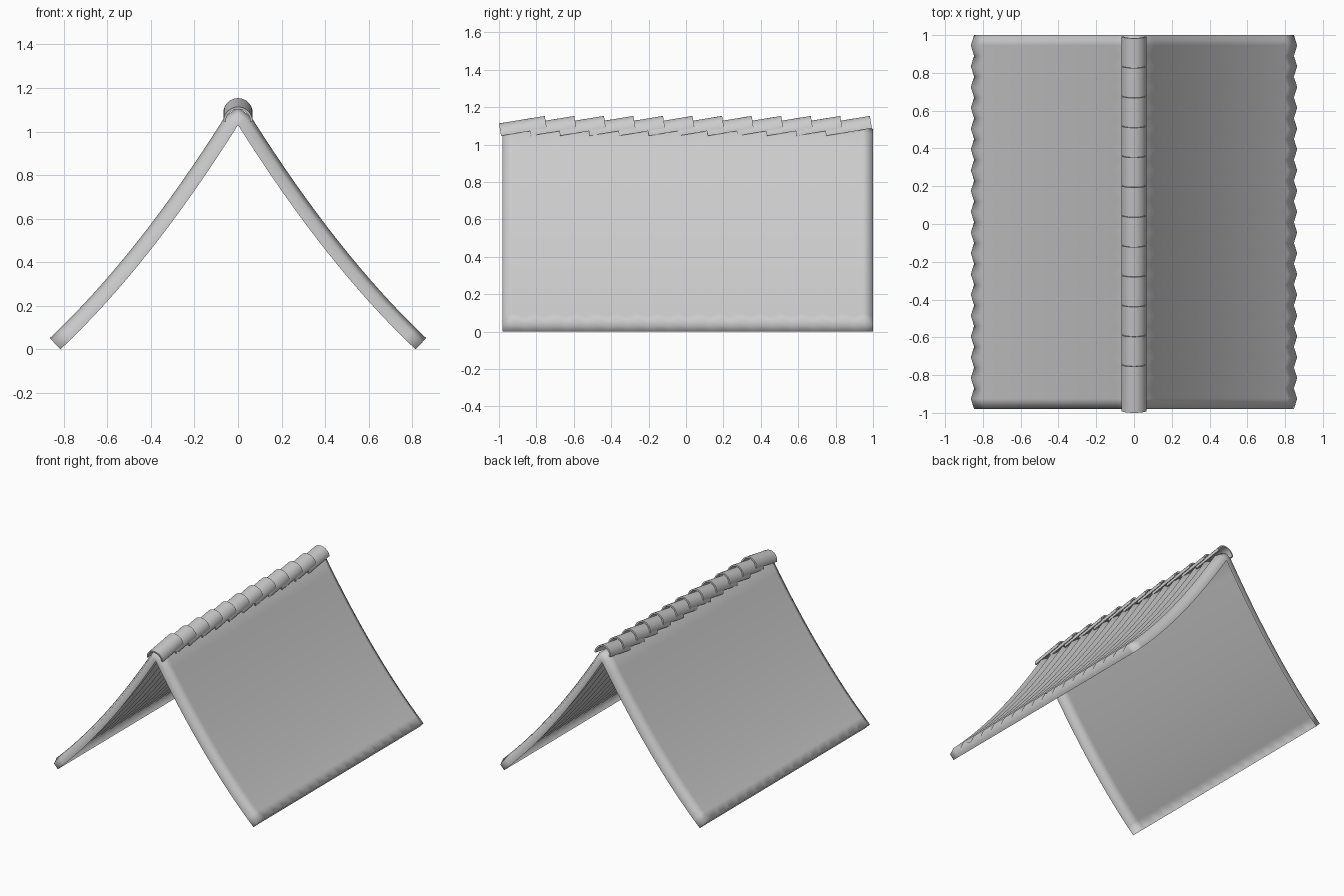
import bpy, bmesh, math
from mathutils import Vector, Matrix

if "Cube" in bpy.data.objects:
    bpy.data.objects.remove(bpy.data.objects["Cube"])


def finish(bm, name):
    bmesh.ops.remove_doubles(bm, verts=bm.verts, dist=1e-5)
    me = bpy.data.meshes.new(name)
    bm.to_mesh(me)
    bm.free()
    ob = bpy.data.objects.new(name, me)
    bpy.context.collection.objects.link(ob)
    for p in me.polygons:
        p.use_smooth = True
    return ob


def grid_faces(bm, rows):
    g = [[bm.verts.new(p) for p in row] for row in rows]
    for a, b in zip(g, g[1:]):
        for j in range(len(a) - 1):
            bm.faces.new((a[j], a[j + 1], b[j + 1], b[j]))


# Swept slope: lower edge curve from ridge to eave, offset outward by a depth
P0, P1, P2 = Vector((0, 1.03)), Vector((0.406, 0.385)), Vector((0.815, 0.0))
SEG = 16


def slope_point(t, depth):
    p = P0 * (1 - t) ** 2 + P1 * 2 * t * (1 - t) + P2 * t * t
    d = ((P1 - P0) * (1 - t) + (P2 - P1) * t).normalized()
    return p + Vector((-d.y, d.x)) * depth


def slope_row(y, depth):
    pts = [Vector((0, P0.y + depth * 1.15))]
    pts += [slope_point(i / SEG, depth) for i in range(SEG + 1)]
    pts.append(P2)                       # eave lip down to the straight lower edge
    return [(p.x, y, p.y) for p in pts]


# Corrugated roof sheet with end skirts, open underneath, mirrored
Y0, Y1, WAVES = -0.98, 1.0, 18
rows = [slope_row(Y0, 0.0)]
for i in range(2 * WAVES + 1):
    y = Y0 + (Y1 - Y0) * i / (2 * WAVES)
    rows.append(slope_row(y, 0.071 if i % 2 else 0.046))
rows.append(slope_row(Y1, 0.0))
bm = bmesh.new()
grid_faces(bm, rows)
roof = finish(bm, "roof_slopes")
mir = roof.modifiers.new("mirror", 'MIRROR')
mir.use_axis[0] = True

# Overlapping half-round ridge tiles, each tilted up toward the back
R, WALL, LENGTH, TILT, ARC = 0.067, 0.011, 0.248, math.radians(9.3), 16
for k in range(12):
    bm = bmesh.new()
    loop = [(r, math.pi * a / ARC) for r, seq in
            ((R, range(ARC + 1)), (R - WALL, range(ARC, -1, -1))) for a in seq]
    loop.append(loop[0])
    ends = [[(r * math.cos(a), y, r * math.sin(a)) for r, a in loop]
            for y in (0, LENGTH)]
    grid_faces(bm, ends)
    bmesh.ops.remove_doubles(bm, verts=bm.verts, dist=1e-5)
    # end caps between outer and inner arcs
    bm.verts.ensure_lookup_table()
    for y in (0, LENGTH):
        arcs = [sorted((v for v in bm.verts if abs(v.co.y - y) < 1e-4
                        and abs(math.hypot(v.co.x, v.co.z) - r) < 1e-4),
                       key=lambda v: v.co.x) for r in (R, R - WALL)]
        for i in range(ARC):
            bm.faces.new((arcs[0][i], arcs[0][i + 1], arcs[1][i + 1], arcs[1][i]))
    bmesh.ops.recalc_face_normals(bm, faces=bm.faces)
    bm.transform(Matrix.Translation((0, -0.989 + 0.158 * k, 1.047))
                 @ Matrix.Rotation(TILT, 4, 'X'))
    tile = finish(bm, f"ridge_tile_{k + 1:02d}")
    bpy.ops.object.select_all(action='DESELECT')
    tile.select_set(True)
    bpy.context.view_layer.objects.active = tile
    bpy.ops.object.shade_smooth_by_angle(angle=math.radians(40))
